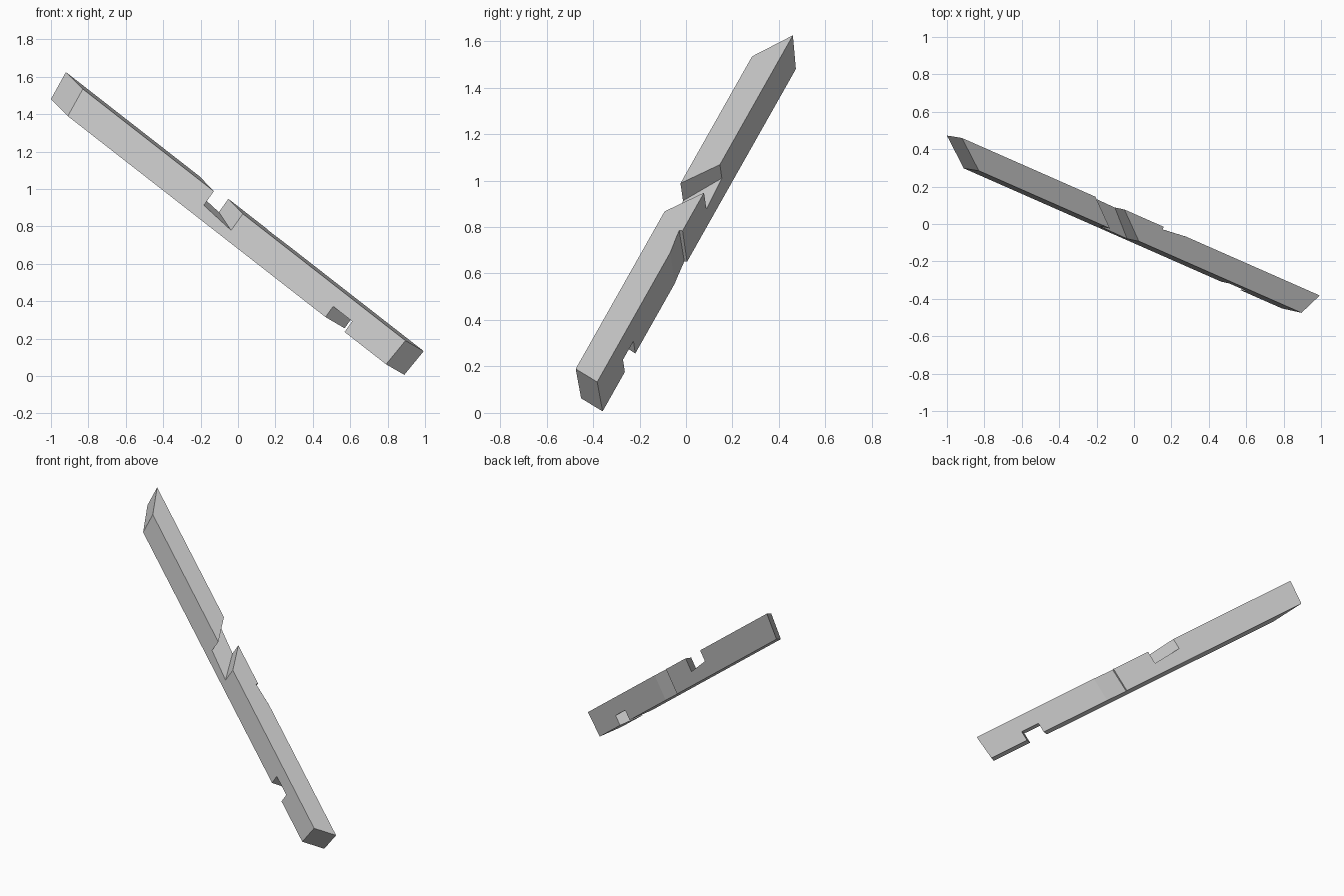
import bpy
import bmesh
from mathutils import Matrix, Vector

cube = bpy.data.objects.get("Cube")
if cube:
    bpy.data.objects.remove(cube)

# Beam frame: along its length, from back to front, from upper edge to lower edge
along = Vector((0.745, -0.328, -0.581)).normalized()
front = Vector((-0.333, -0.937, 0.101))
front = (front - along * front.dot(along)).normalized()
down = along.cross(front)
frame = Matrix((along, front, down)).transposed().to_4x4()
frame.translation = (-0.92, 0.46, 1.625)

THICK, DEPTH = 0.125, 0.165

grey = bpy.data.materials.new("timber_grey")
grey.use_nodes = True
colour = (0.6, 0.6, 0.6, 1)
grey.diffuse_color = colour
grey.node_tree.nodes["Principled BSDF"].inputs["Base Color"].default_value = colour


def hexahedron(name, ring_a, ring_b):
    """Solid between two four-cornered rings given in the beam frame."""
    bm = bmesh.new()
    a = [bm.verts.new(p) for p in ring_a]
    b = [bm.verts.new(p) for p in ring_b]
    bm.faces.new(a)
    bm.faces.new(b)
    for i in range(4):
        j = (i + 1) % 4
        bm.faces.new((a[i], a[j], b[j], b[i]))
    bmesh.ops.recalc_face_normals(bm, faces=bm.faces)
    mesh = bpy.data.meshes.new(name)
    bm.to_mesh(mesh)
    bm.free()
    mesh.materials.append(grey)
    obj = bpy.data.objects.new(name, mesh)
    bpy.context.collection.objects.link(obj)
    obj.matrix_world = frame
    return obj


def slanted_notch(name, start, end, skew, open_at, floor, tilt_along=0, tilt_front=0):
    """Skewed slot through the thickness, open on one edge."""
    rings = []
    for s, rise in ((start, 0), (end, tilt_along)):
        ring = []
        for p, is_floor in ((-0.04, 0), (0.165, 0), (0.165, 1), (-0.04, 1)):
            q = floor + rise + tilt_front * p if is_floor else open_at
            ring.append((s + skew * p, p, q))
        rings.append(ring)
    return hexahedron(name, *rings)


def end_ring(s, skew, lean):
    """Mitred end of the beam."""
    return [(s + skew * p + lean * q, p, q)
            for p, q in ((0, 0), (THICK, 0), (THICK, DEPTH), (0, DEPTH))]


# Timber with mitred ends
beam = hexahedron("notched_beam", end_ring(0, 1.42, 0.12), end_ring(2.568, -0.6, -0.07))

# Slots on the upper and lower edges
cutters = [
    slanted_notch("upper_notch_cutter", 0.958, 1.166, 1.28, -0.05, 0.072, 0.016, 0.17),
    slanted_notch("lower_notch_cutter", 2.128, 2.265, -0.65, DEPTH + 0.05, 0.099, 0, -0.04),
]

# Shallow wedge-shaped housing across the back
cutters.append(hexahedron(
    "back_housing_cutter",
    [(1.448, -0.05, -0.05), (1.448, 0.016, -0.05), (1.448, 0.012, 0.22), (1.448, -0.05, 0.22)],
    [(1.609, -0.05, -0.05), (1.609, 0, -0.05), (1.609, 0, 0.22), (1.609, -0.05, 0.22)]))

for cutter in cutters:
    cutter.hide_render = True
    mod = beam.modifiers.new(cutter.name, "BOOLEAN")
    mod.operation = "DIFFERENCE"
    mod.solver = "EXACT"
    mod.object = cutter

# Bake the cuts and drop the cutters
bpy.context.view_layer.update()
result = bpy.data.meshes.new_from_object(
    beam.evaluated_get(bpy.context.evaluated_depsgraph_get()))
beam.modifiers.clear()
beam.data = result
result.name = "notched_beam"
for cutter in cutters:
    bpy.data.objects.remove(cutter)
